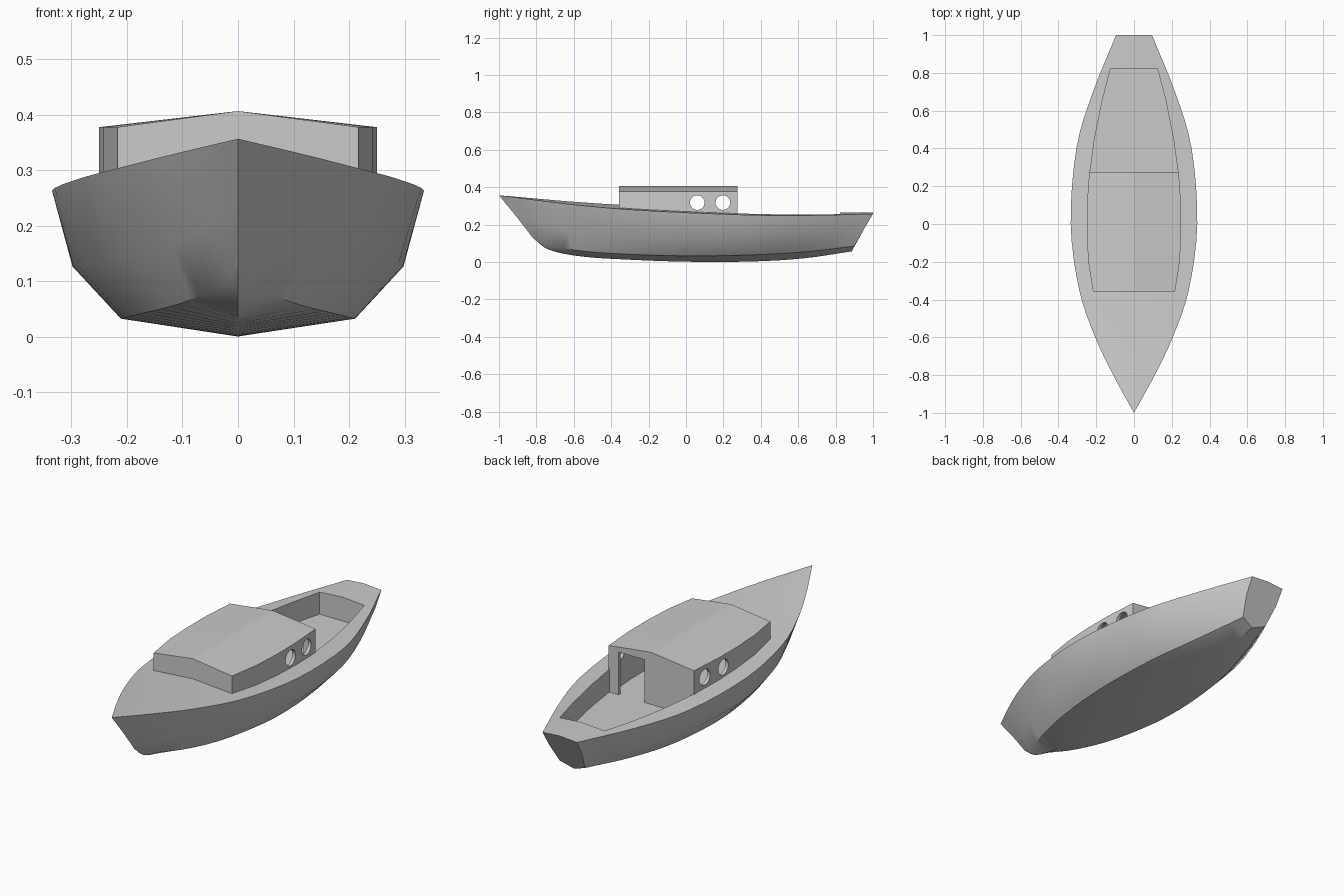
import bpy
import bmesh
from math import radians, pi
from mathutils import Vector, Matrix

default = bpy.data.objects.get("Cube")
if default:
    bpy.data.objects.remove(default, do_unlink=True)

grey = bpy.data.materials.new("plain grey")
grey.use_nodes = True
grey.diffuse_color = (0.6, 0.6, 0.6, 1)
grey.node_tree.nodes["Principled BSDF"].inputs["Base Color"].default_value = grey.diffuse_color


def make_object(name, bm):
    bmesh.ops.recalc_face_normals(bm, faces=bm.faces)
    mesh = bpy.data.meshes.new(name)
    bm.to_mesh(mesh)
    bm.free()
    mesh.materials.append(grey)
    obj = bpy.data.objects.new(name, mesh)
    bpy.context.collection.objects.link(obj)
    return obj


def loft(name, halves):
    """Skin mirrored cross-sections; each half runs from bottom centre to top centre."""
    bm = bmesh.new()
    rings = []
    for half in halves:
        mirrored = [Vector((-p.x, p.y, p.z)) for p in reversed(half[1:-1])]
        rings.append([bm.verts.new(p) for p in half + mirrored])
    count = len(rings[0])
    for a, b in zip(rings, rings[1:]):
        for i in range(count):
            j = (i + 1) % count
            bm.faces.new((a[i], a[j], b[j], b[i]))
    for ring in (rings[0], rings[-1]):
        if max(v.co.x for v in ring) > 0.001:
            bm.faces.new(ring)
    bmesh.ops.remove_doubles(bm, verts=bm.verts, dist=0.0005)
    bmesh.ops.dissolve_degenerate(bm, edges=bm.edges, dist=0.0001)
    return make_object(name, bm)


def cut(target, cutter):
    mod = target.modifiers.new("cut", "BOOLEAN")
    mod.operation = "DIFFERENCE"
    mod.solver = "EXACT"
    mod.object = cutter
    activate(target)
    bpy.ops.object.modifier_apply(modifier=mod.name)
    bpy.data.objects.remove(cutter, do_unlink=True)


def activate(obj):
    bpy.ops.object.select_all(action="DESELECT")
    obj.select_set(True)
    bpy.context.view_layer.objects.active = obj


def smooth_line(points, steps=4):
    """Pass a smooth curve through the control points."""
    pts = [Vector(p) for p in points]
    pts = [2 * pts[0] - pts[1]] + pts + [2 * pts[-1] - pts[-2]]
    out = []
    for a, b, c, d in zip(pts, pts[1:], pts[2:], pts[3:]):
        for k in range(steps):
            t = k / steps
            out.append(b + 0.5 * t * (c - a + t * (2 * a - 5 * b + 4 * c - d
                                                   + t * (3 * (b - c) + d - a))))
    return out + [pts[-2]]


# Hull: four long lines from bow to stern, plus a crowned deck
keel = smooth_line([(0, -.82, .13), (0, -.73, .065), (0, -.56, .03), (0, -.33, .014),
                    (0, 0, .002), (0, .35, .003), (0, .63, .02), (0, .886, .057)])
chine = smooth_line([(0, -.82, .13), (.035, -.73, .09), (.105, -.56, .06), (.17, -.33, .043),
                     (.21, 0, .033), (.195, .35, .038), (.14, .63, .054), (.07, .9, .085)])
bilge = smooth_line([(0, -.9, .235), (.08, -.75, .185), (.155, -.58, .155), (.24, -.34, .138),
                     (.297, 0, .128), (.275, .38, .128), (.205, .66, .145), (.092, .954, .18)])
sheer = smooth_line([(0, -1, .357), (.11, -.8, .331), (.205, -.6, .307), (.29, -.35, .284),
                     (.335, 0, .264), (.305, .4, .25), (.217, .7, .25), (.095, 1, .258)])
crown = [Vector((0, p.y, p.z + 0.075 * p.x)) for p in sheer]
hull = loft("hull", [list(section) for section in zip(keel, chine, bilge, sheer, crown)])


# Shared plan outline of the cabin and the cockpit
FRONT, AFT, WELL_END, FLOOR = -.358, .275, .823, .146
EAVE, RIDGE = .378, .407
PLAN = [(FRONT, .217), (-.2, .242), (-.05, .25), (.1, .249), (AFT, .237), (.45, .213),
        (.65, .173), (WELL_END, .128)]


def width_at(y):
    for (y0, w0), (y1, w1) in zip(PLAN, PLAN[1:]):
        if y <= y1:
            return w0 + (w1 - w0) * (y - y0) / (y1 - y0)
    return PLAN[-1][1]


def plan_box(name, start, end, inset, bottom, eave, ridge):
    stations = [start] + [y for y, _ in PLAN if start < y < end] + [end]
    halves = []
    for y in stations:
        w = width_at(y) - inset
        halves.append([Vector(p) for p in
                       ((0, y, bottom), (w, y, bottom), (w, y, eave), (0, y, ridge))])
    return loft(name, halves)


# Cockpit well, running forward beneath the cabin
cut(hull, plan_box("well_cutter", FRONT + .006, WELL_END, .004, FLOOR, .5, .5))
activate(hull)
bpy.ops.object.shade_smooth_by_angle(angle=radians(32))

# Cabin shell with a low gabled roof
WALL = .016
cabin = plan_box("cabin", FRONT, AFT, 0, FLOOR - .005, EAVE, RIDGE)
cut(cabin, plan_box("cabin_cavity", FRONT + WALL, AFT - WALL, WALL, FLOOR - .05,
                    EAVE - .01, RIDGE - .01))

# Round windows through both sides
for y in (.06, .197):
    bm = bmesh.new()
    bmesh.ops.create_cone(bm, cap_ends=True, segments=28, radius1=.039, radius2=.039, depth=1,
                          matrix=Matrix.Translation((0, y, .318)) @ Matrix.Rotation(pi / 2, 4, "Y"))
    cut(cabin, make_object("window_cutter", bm))

# Offset doorway in the aft wall
bm = bmesh.new()
bmesh.ops.create_cube(bm, size=1, matrix=Matrix.Translation((.109, AFT, .21))
                      @ Matrix.Diagonal((.143, .08, .3, 1)))
cut(cabin, make_object("door_cutter", bm))
activate(cabin)
bpy.ops.object.shade_smooth_by_angle(angle=radians(5))
